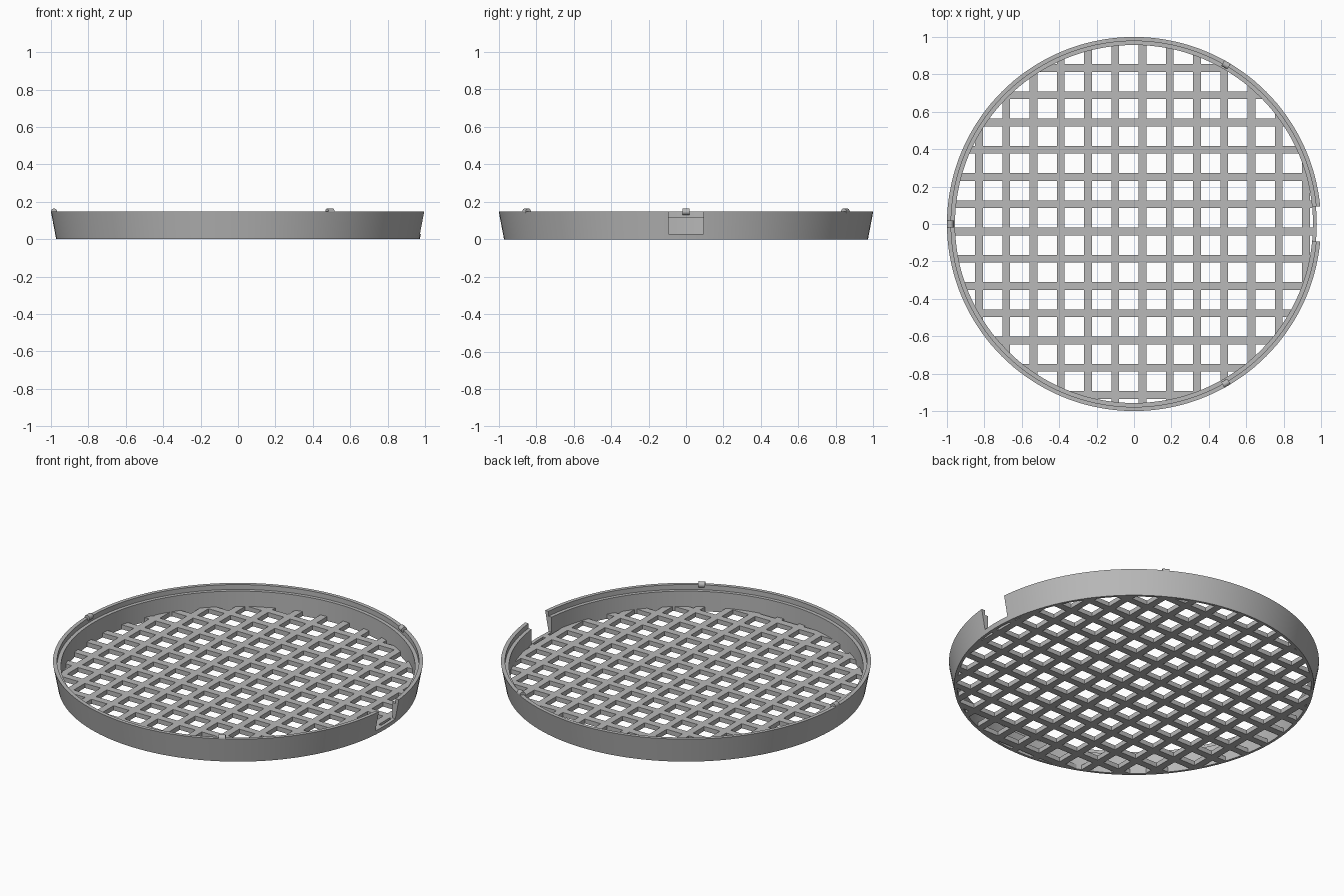
import bpy, bmesh, math
from mathutils import Matrix, Vector

cube = bpy.data.objects.get("Cube")
if cube:
    bpy.data.objects.remove(cube, do_unlink=True)

grey = bpy.data.materials.new("light grey plastic")
grey.use_nodes = True
grey.diffuse_color = (0.48, 0.48, 0.48, 1)
grey.node_tree.nodes["Principled BSDF"].inputs["Base Color"].default_value = grey.diffuse_color


def make_object(name, bm):
    bmesh.ops.recalc_face_normals(bm, faces=bm.faces)
    mesh = bpy.data.meshes.new(name)
    bm.to_mesh(mesh)
    bm.free()
    mesh.materials.append(grey)
    obj = bpy.data.objects.new(name, mesh)
    bpy.context.collection.objects.link(obj)
    return obj


def activate(obj):
    bpy.ops.object.select_all(action="DESELECT")
    obj.select_set(True)
    bpy.context.view_layer.objects.active = obj


def combine(target, tool, operation):
    mod = target.modifiers.new(operation.lower(), "BOOLEAN")
    mod.operation, mod.solver, mod.object = operation, "EXACT", tool
    activate(target)
    bpy.ops.object.modifier_apply(modifier=mod.name)
    bpy.data.objects.remove(tool, do_unlink=True)


HEIGHT, FLOOR = 0.147, 0.027
LEDGE_Z = 0.118

# Flared rim with an inner ledge, turned around the z axis
profile = [(0.957, 0), (0.972, 0), (1.0, HEIGHT), (0.978, HEIGHT),
           (0.978, LEDGE_Z), (0.957, LEDGE_Z)]
bm = bmesh.new()
verts = [bm.verts.new((r, 0, z)) for r, z in profile]
edges = [bm.edges.new((v, verts[i - 1])) for i, v in enumerate(verts)]
bmesh.ops.spin(bm, geom=verts + edges, cent=(0, 0, 0), axis=(0, 0, 1),
               angle=math.tau, steps=144, use_merge=True)
bmesh.ops.remove_doubles(bm, verts=bm.verts, dist=1e-5)
rim = make_object("rim", bm)

# Notch through the left side of the rim
bm = bmesh.new()
bmesh.ops.create_cube(bm, size=1, matrix=Matrix.Translation((1, 0, FLOOR + 0.1))
                      @ Matrix.Diagonal((0.3, 0.188, 0.2, 1)))
cutter = make_object("notch_cutter", bm)
cutter.hide_render = True
combine(rim, cutter, "DIFFERENCE")
activate(rim)
bpy.ops.object.shade_smooth_by_angle(angle=math.radians(30))


# Grid floor: two crossing sets of bars trimmed to the rim
def bars(name, start, step, along_x):
    bm = bmesh.new()
    reach, half = 0.965, 0.021
    for i in range(13):
        low, high = start + i * step - half, start + i * step + half
        a, b = (math.sqrt(reach ** 2 - s ** 2) for s in (low, high))
        outline = [(-a, low), (a, low), (b, high), (-b, high)]
        face = bm.faces.new([bm.verts.new((u, v, 0) if along_x else (v, u, 0))
                             for u, v in outline])
        top = bmesh.ops.extrude_face_region(bm, geom=[face])["geom"]
        bmesh.ops.translate(bm, vec=Vector((0, 0, FLOOR)),
                            verts=[g for g in top if isinstance(g, bmesh.types.BMVert)])
    return make_object(name, bm)


PITCH = 0.1457
grid = bars("floor_grid", -0.914, PITCH, True)
combine(grid, bars("cross_bars", -0.829, PITCH, False), "UNION")

# Three small rounded catches on the lip
for number, degrees in enumerate((60, 180, 300), 1):
    bm = bmesh.new()
    bmesh.ops.create_cone(bm, cap_ends=True, segments=20, radius1=0.017,
                          radius2=0.017, depth=0.037,
                          matrix=Matrix.Rotation(math.radians(degrees), 4, "Z")
                          @ Matrix.Translation((0.983, 0, HEIGHT))
                          @ Matrix.Rotation(math.pi / 2, 4, "X"))
    catch = make_object(f"catch_{number}", bm)
    activate(catch)
    bpy.ops.object.shade_smooth_by_angle(angle=math.radians(30))
